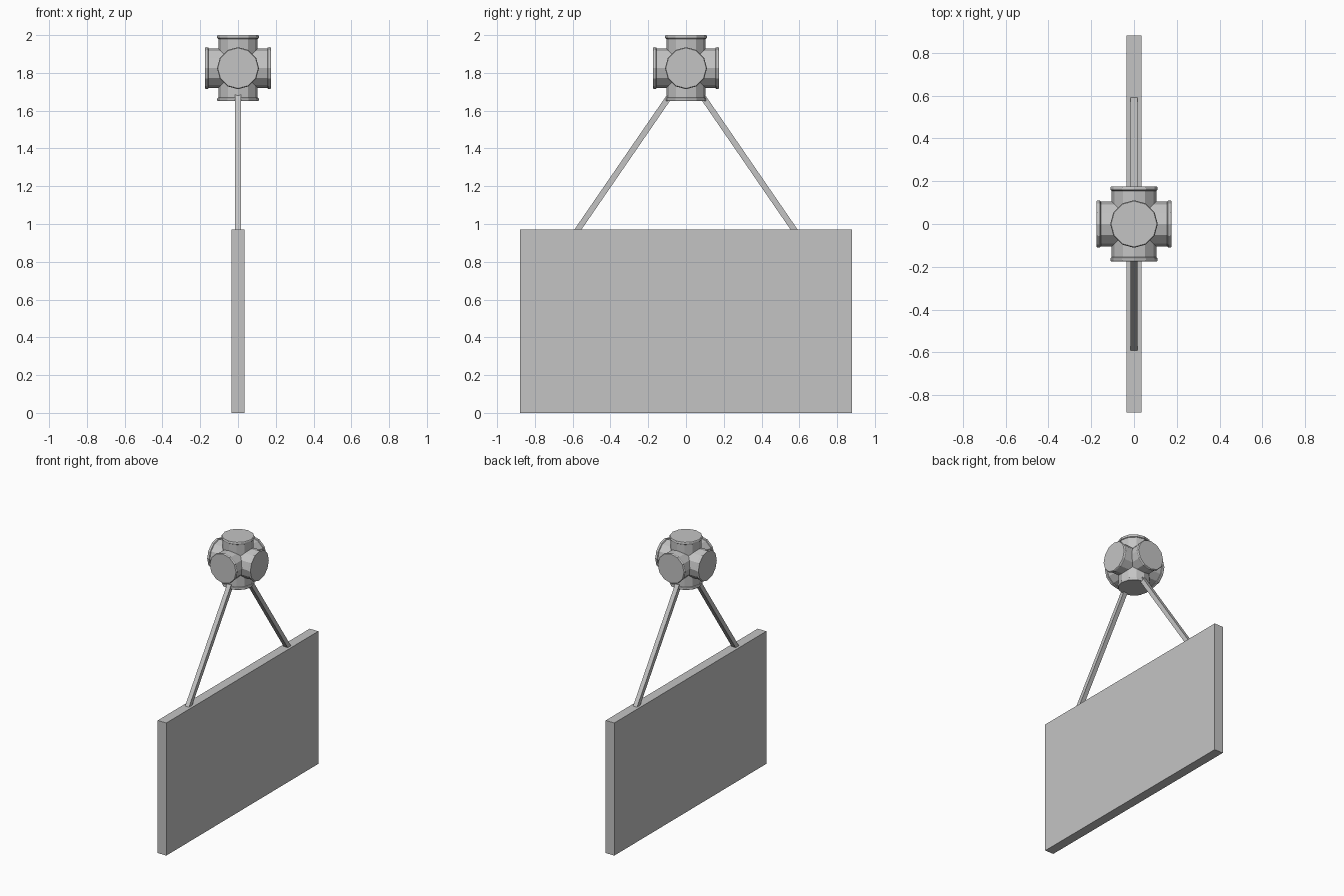
import bpy, bmesh, math
from mathutils import Matrix, Vector

if "Cube" in bpy.data.objects:
    bpy.data.objects.remove(bpy.data.objects["Cube"])

grey = bpy.data.materials.new("light_grey")
grey.diffuse_color = (0.55, 0.55, 0.55, 1)
grey.use_nodes = True
grey.node_tree.nodes["Principled BSDF"].inputs["Base Color"].default_value = grey.diffuse_color


def finish(name, bm):
    bmesh.ops.recalc_face_normals(bm, faces=bm.faces)
    mesh = bpy.data.meshes.new(name)
    bm.to_mesh(mesh)
    bm.free()
    mesh.materials.append(grey)
    obj = bpy.data.objects.new(name, mesh)
    bpy.context.collection.objects.link(obj)
    return obj


def box(name, size, matrix):
    bm = bmesh.new()
    bmesh.ops.create_cube(bm, size=1)
    bmesh.ops.scale(bm, vec=size, verts=bm.verts)
    bm.transform(matrix)
    return finish(name, bm)


def hub_tube(name, rotation, sides=12):
    """Twelve-sided capped tube through the hub with a rounded rim at each end."""
    half = [(0.104, 0.155), (0.109, 0.158), (0.111, 0.164), (0.110, 0.171), (0.107, 0.175)]
    profile = [(r, -h) for r, h in reversed(half)] + half
    bm = bmesh.new()
    rings = [[bm.verts.new((r * math.cos(math.tau * i / sides),
                            r * math.sin(math.tau * i / sides), h))
              for i in range(sides)] for r, h in profile]
    for a, b in zip(rings, rings[1:]):
        for i in range(sides):
            j = (i + 1) % sides
            bm.faces.new((a[i], a[j], b[j], b[i]))
    bm.faces.new(rings[0])
    bm.faces.new(rings[-1])
    bm.transform(Matrix.Translation((0, 0, 1.825)) @ rotation)
    return finish(name, bm)


# Hanging board
box("board", (0.07, 1.76, 0.972), Matrix.Translation((0, 0, 0.486)))

# Slanted square rods from the board up into the hub
for side, label in ((-1, "front"), (1, "back")):
    low = Vector((0, side * 0.585, 0.952))
    high = Vector((0, side * 0.057, 1.72))
    axis = high - low
    tilt = Matrix.Rotation(-math.atan2(axis.y, axis.z), 4, 'X')
    box(label + "_rod", (0.032, 0.031, axis.length),
        Matrix.Translation((low + high) / 2) @ tilt)

# Six-way hub made of three crossing tubes
hub_tube("hub_tube_vertical", Matrix.Identity(4))
hub_tube("hub_tube_sideways", Matrix.Rotation(math.pi / 2, 4, 'Y'))
hub_tube("hub_tube_lengthwise", Matrix.Rotation(math.pi / 2, 4, 'X'))
